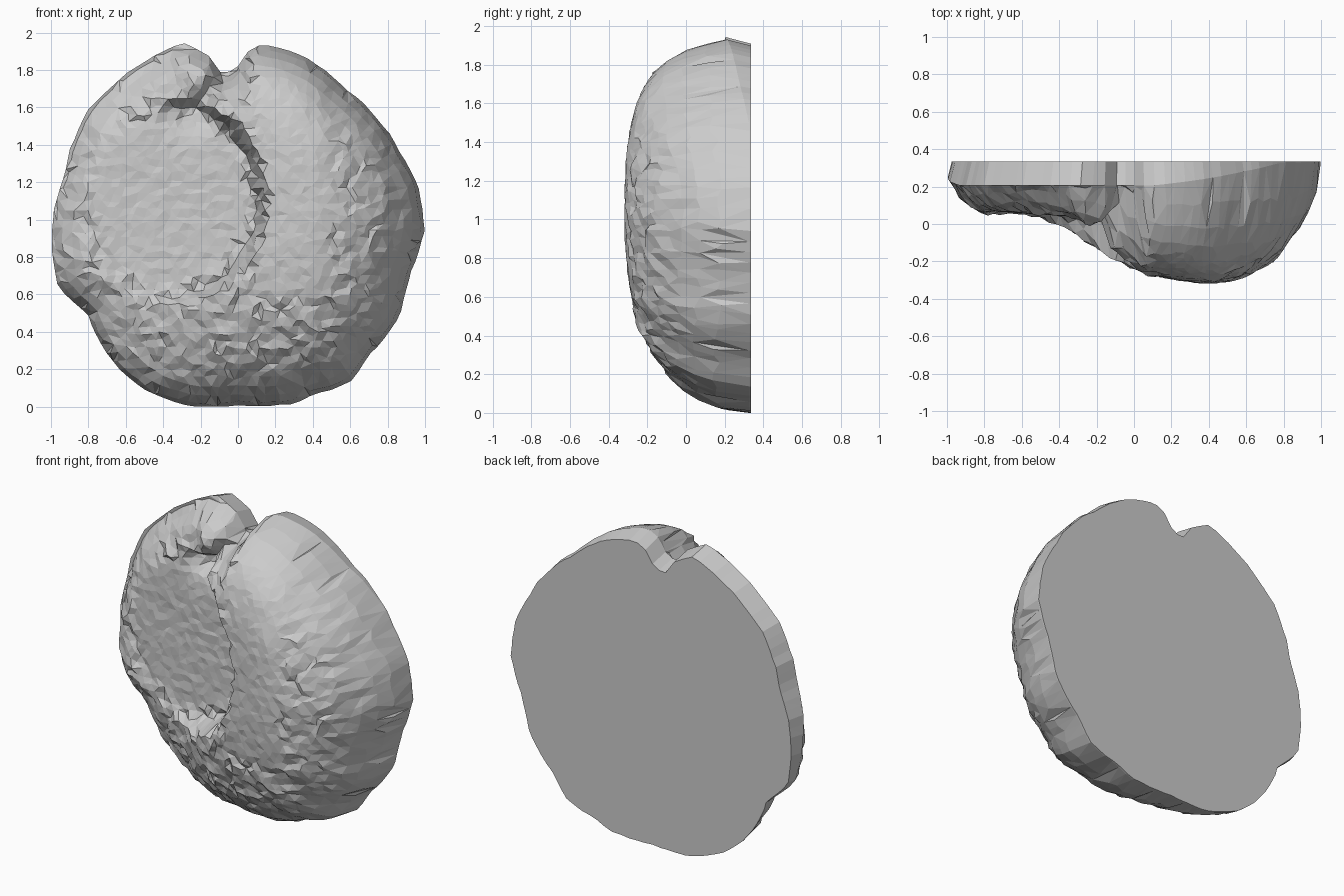
import bpy, bmesh, math, random
from mathutils import Vector, geometry

if "Cube" in bpy.data.objects:
    bpy.data.objects.remove(bpy.data.objects["Cube"])

random.seed(4)
BACK = 0.335
CX, CZ = 0.0, 0.97
STEP = 0.045
SEGS = 110
TAU = 2 * math.pi

# Front silhouette (x, z), clockwise from the left of the top notch
OUTLINE = [(-0.3, 1.95), (-0.16, 1.88), (-0.08, 1.77), (0.0, 1.82), (0.08, 1.94),
           (0.22, 1.92), (0.4, 1.85), (0.58, 1.7), (0.76, 1.53), (0.88, 1.34),
           (0.96, 1.2), (1.0, 0.95), (0.92, 0.7), (0.85, 0.45), (0.7, 0.27),
           (0.6, 0.13), (0.4, 0.06), (0.3, 0.015), (0.0, 0.005), (-0.25, 0.0),
           (-0.47, 0.07), (-0.7, 0.27), (-0.81, 0.5), (-0.97, 0.65), (-1.0, 0.95),
           (-0.93, 1.25), (-0.81, 1.58), (-0.6, 1.78), (-0.45, 1.88)]
# Thickness of the body across x
DEPTH = [(-1.0, 0.47), (-0.85, 0.43), (-0.6, 0.36), (-0.4, 0.39), (-0.2, 0.49),
         (-0.1, 0.55), (0.0, 0.59), (0.2, 0.63), (0.42, 0.685), (0.6, 0.7),
         (0.78, 0.71), (0.9, 0.64), (1.0, 0.6)]


def lerp_table(table, v):
    for (a, fa), (b, fb) in zip(table, table[1:]):
        if v <= b:
            t = max(0.0, (v - a) / (b - a))
            return fa + (fb - fa) * t
    return table[-1][1]


polar = sorted((math.atan2(z - CZ, x - CX), math.hypot(x - CX, z - CZ)) for x, z in OUTLINE)
polar = [(polar[-1][0] - TAU, polar[-1][1])] + polar + [(polar[0][0] + TAU, polar[0][1])]


def radial(x, z):
    a = math.atan2(z - CZ, x - CX)
    return min(1.0, math.hypot(x - CX, z - CZ) / lerp_table(polar, a)), a


def rim_bevel(a):
    # The back edge is rounded over on the left and the top
    return min(1.0, max(0.0, math.sin(a - 0.6)) * 1.3)


def front_y(x, z):
    r, a = radial(x, z)
    up = max(0.0, math.sin(a))
    power = 2.8 + (2.7 if x > -0.15 else 1.0) * up ** 2
    y = BACK - lerp_table(DEPTH, x) * math.sqrt(max(0.0, 1 - r ** power))
    # Oval dish on the left, with a crisp step on its right edge
    e = math.hypot((x + 0.37) / 0.5, (z - 1.1) / 0.54)
    t = min(1.0, max(0.0, (1.03 - e) / 0.08))
    y += t * (max(y, 0.045 - 0.07 * (x + 0.37)) - y)
    # Small pit at the top of the dish and a crease running to the notch
    y += 0.07 * math.exp(-((x + 0.26) / 0.12) ** 2 - ((z - 1.6) / 0.12) ** 2)
    if z > 1.5:
        line = -0.2 + (z - 1.62) * 0.75
        y += 0.12 * math.exp(-((x - line) / 0.06) ** 2) * min(1, (z - 1.5) / 0.15)
    # Rough chipped skin, calmer inside the dish and on the smooth cheek
    calm = e < 0.85 or (z > 0.6 and 0.1 < x < 0.5)
    rough = 0.004 if calm else 0.014
    return min(BACK - 0.12 * rim_bevel(a) - 0.005, y + random.uniform(-rough, rough))


# Plan points: silhouette, dense rings near it, then a jittered triangular grid
points, edges = [], [(j, (j + 1) % SEGS) for j in range(SEGS)]
for r in (1.0, 0.98, 0.94, 0.89):
    for j in range(SEGS):
        a = -math.pi + TAU * (j + 0.5 + (0 if r == 1 else random.uniform(-0.3, 0.3))) / SEGS
        rad = lerp_table(polar, a) * r * random.uniform(0.992, 1.0)
        points.append(Vector((CX + rad * math.cos(a), CZ + rad * math.sin(a))))
row = 0
z = 0.0
while z < 2.0:
    x = -1.0 + (row % 2) * STEP / 2
    while x < 1.0:
        px, pz = (v + random.uniform(-0.3, 0.3) * STEP for v in (x, z))
        if radial(px, pz)[0] < 0.86:
            points.append(Vector((px, pz)))
        x += STEP
    z += STEP * 0.87
    row += 1
flat_pts, _, tris, *_ = geometry.delaunay_2d_cdt(points, edges, [], 1, 1e-5)

# Faceted front relief
bm = bmesh.new()
verts = [bm.verts.new((p.x, front_y(p.x, p.y), max(0.0, p.y))) for p in flat_pts]
for tri in tris:
    bm.faces.new([verts[i] for i in tri])
bmesh.ops.delete(bm, geom=[v for v in bm.verts if not v.link_faces], context='VERTS')

# Rim wall, then the flat back
border = [e for e in bm.edges if e.is_boundary]
for v in {v for e in border for v in e.verts}:
    a = math.atan2(v.co.z - CZ, v.co.x - CX)
    v.co.y = BACK - 0.01 - 0.12 * rim_bevel(a)
wall = bmesh.ops.extrude_edge_only(bm, edges=border)["geom"]
for v in (g for g in wall if isinstance(g, bmesh.types.BMVert)):
    a = math.atan2(v.co.z - CZ, v.co.x - CX)
    s = 1 - 0.035 * rim_bevel(a)
    v.co = (CX + (v.co.x - CX) * s, BACK, CZ + (v.co.z - CZ) * s)
bmesh.ops.edgeloop_fill(bm, edges=[e for e in bm.edges if e.is_boundary])
bmesh.ops.triangulate(bm, faces=bm.faces[:])
bmesh.ops.recalc_face_normals(bm, faces=bm.faces[:])

mesh = bpy.data.meshes.new("rough_half_body")
bm.to_mesh(mesh)
bm.free()
body = bpy.data.objects.new("rough_half_body", mesh)
bpy.context.collection.objects.link(body)
